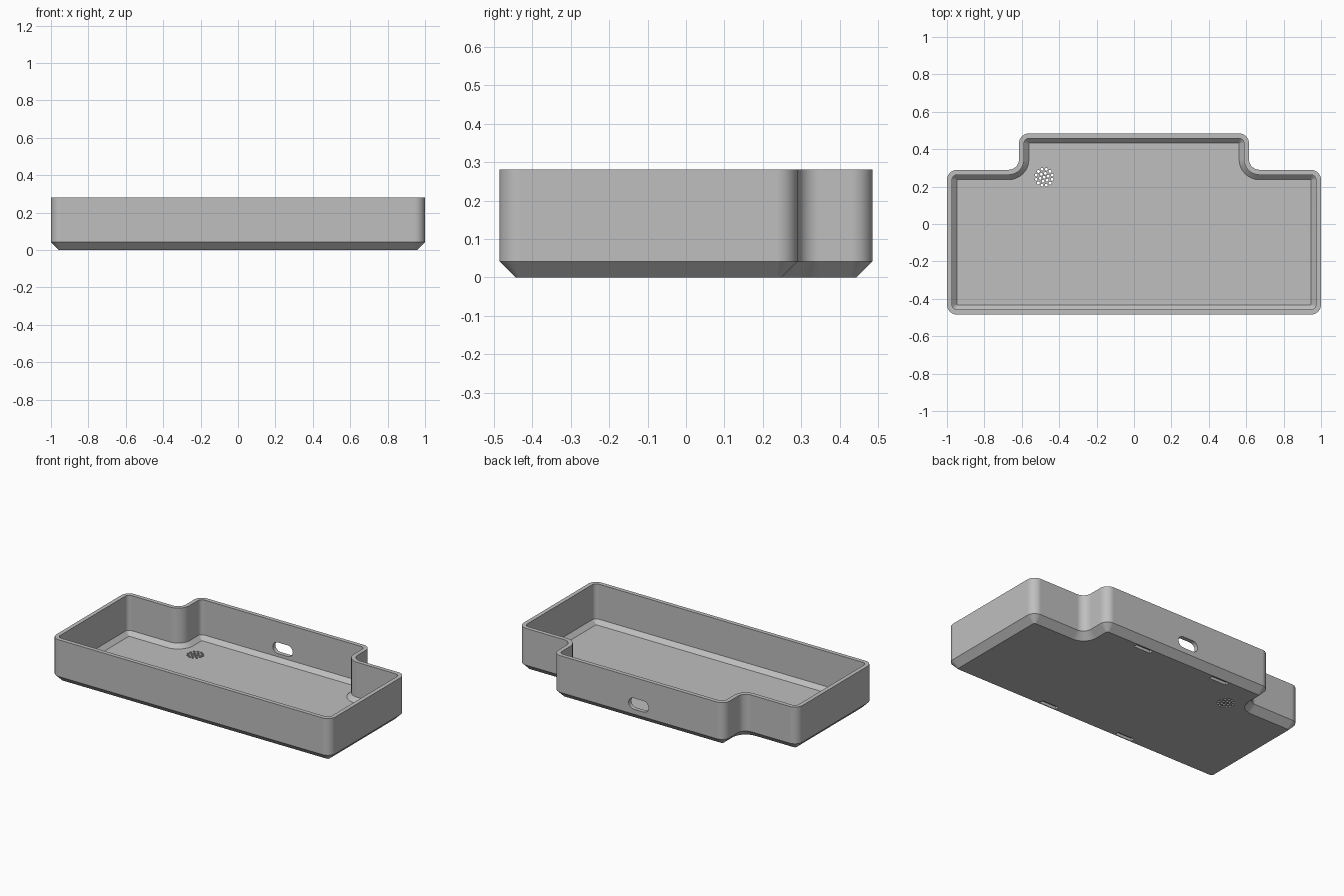
import bpy
import bmesh
from math import sin, cos, pi, radians
from mathutils import Matrix

cube = bpy.data.objects.get("Cube")
if cube:
    bpy.data.objects.remove(cube, do_unlink=True)

HEIGHT, WALL, CHAMFER, RADIUS = 0.28, 0.027, 0.042, 0.055

grey = bpy.data.materials.new("light grey plastic")
grey.use_nodes = True
colour = (0.52, 0.52, 0.52, 1)
grey.diffuse_color = colour
grey.node_tree.nodes["Principled BSDF"].inputs["Base Color"].default_value = colour


def make_object(name, bm):
    bmesh.ops.recalc_face_normals(bm, faces=bm.faces)
    mesh = bpy.data.meshes.new(name)
    bm.to_mesh(mesh)
    bm.free()
    mesh.materials.append(grey)
    obj = bpy.data.objects.new(name, mesh)
    bpy.context.collection.objects.link(obj)
    return obj


def arc(cx, cy, r, start, sweep, steps=8):
    return [(cx + r * cos(radians(start + sweep * i / steps)),
             cy + r * sin(radians(start + sweep * i / steps)))
            for i in range(steps + 1)]


def outline(inset):
    """Rounded T-shaped outline, moved inwards by inset."""
    out, hollow = RADIUS - inset, RADIUS + inset
    half = (arc(1 - RADIUS, -0.485 + RADIUS, out, -90, 90)
            + arc(1 - RADIUS, 0.29 - RADIUS, out, 0, 90)
            + arc(0.615 + RADIUS, 0.29 + RADIUS, hollow, 270, -90)
            + arc(0.615 - RADIUS, 0.485 - RADIUS, out, 0, 90))
    return half + [(-x, y) for x, y in reversed(half)]


# Tray: loops run from the underside, over the rim and down to the floor
inner_break = CHAMFER + WALL * (2 ** 0.5 - 1)
levels = [(CHAMFER, 0), (0, CHAMFER), (0, HEIGHT),
          (WALL, HEIGHT), (WALL, inner_break), (inner_break, WALL)]
bm = bmesh.new()
loops = [[bm.verts.new((x, y, z)) for x, y in outline(d)] for d, z in levels]
for a, b in zip(loops, loops[1:]):
    for i in range(len(a)):
        j = (i + 1) % len(a)
        bm.faces.new((a[i], a[j], b[j], b[i]))
bm.faces.new(loops[0])
bm.faces.new(loops[-1])
tray = make_object("tray", bm)

# Cutters
bm = bmesh.new()


def cut_prism(points, depth, place):
    """Closed prism along z, centred on the placing matrix."""
    low, high = [[bm.verts.new(place @ Matrix.Translation((x, y, z)).translation)
                  for x, y in points] for z in (-depth / 2, depth / 2)]
    bm.faces.new(low)
    bm.faces.new(high)
    for i in range(len(low)):
        j = (i + 1) % len(low)
        bm.faces.new((low[i], low[j], high[j], high[i]))


# Cable opening through the back wall
r, half = 0.036, 0.036
slot = arc(half, 0, r, -90, 180) + arc(-half, 0, r, 90, 180)
cut_prism(slot, 0.12, Matrix.Translation((0, 0.475, 0.11)) @ Matrix.Rotation(pi / 2, 4, 'X'))

# Shallow slots in the underside
for x in (-0.285, 0.285):
    for y in (-0.423, 0.423):
        box = [(-0.06, -0.014), (0.06, -0.014), (0.06, 0.014), (-0.06, 0.014)]
        cut_prism(box, 0.036, Matrix.Translation((x, y, 0)))

# Round cluster of sound holes
for ring, count in ((0, 1), (0.022, 6), (0.044, 12)):
    for i in range(count):
        a = 2 * pi * i / count + pi / 12
        spot = (-0.48 + ring * cos(a), 0.25 + ring * sin(a), 0)
        cut_prism(arc(0, 0, 0.008, 0, 360, 12)[:-1], 0.1, Matrix.Translation(spot))

cutter = make_object("opening_cutter", bm)
cutter.hide_render = True

bpy.ops.object.select_all(action='DESELECT')
bpy.context.view_layer.objects.active = tray
tray.select_set(True)
cut = tray.modifiers.new("openings", 'BOOLEAN')
cut.operation, cut.solver, cut.object = 'DIFFERENCE', 'EXACT', cutter
bpy.ops.object.modifier_apply(modifier=cut.name)
bpy.data.objects.remove(cutter, do_unlink=True)

# Smooth corners, crisp edges, flat walls
bpy.ops.object.shade_smooth_by_angle(angle=radians(30))
weighted = tray.modifiers.new("flat_walls", 'WEIGHTED_NORMAL')
weighted.keep_sharp = True
